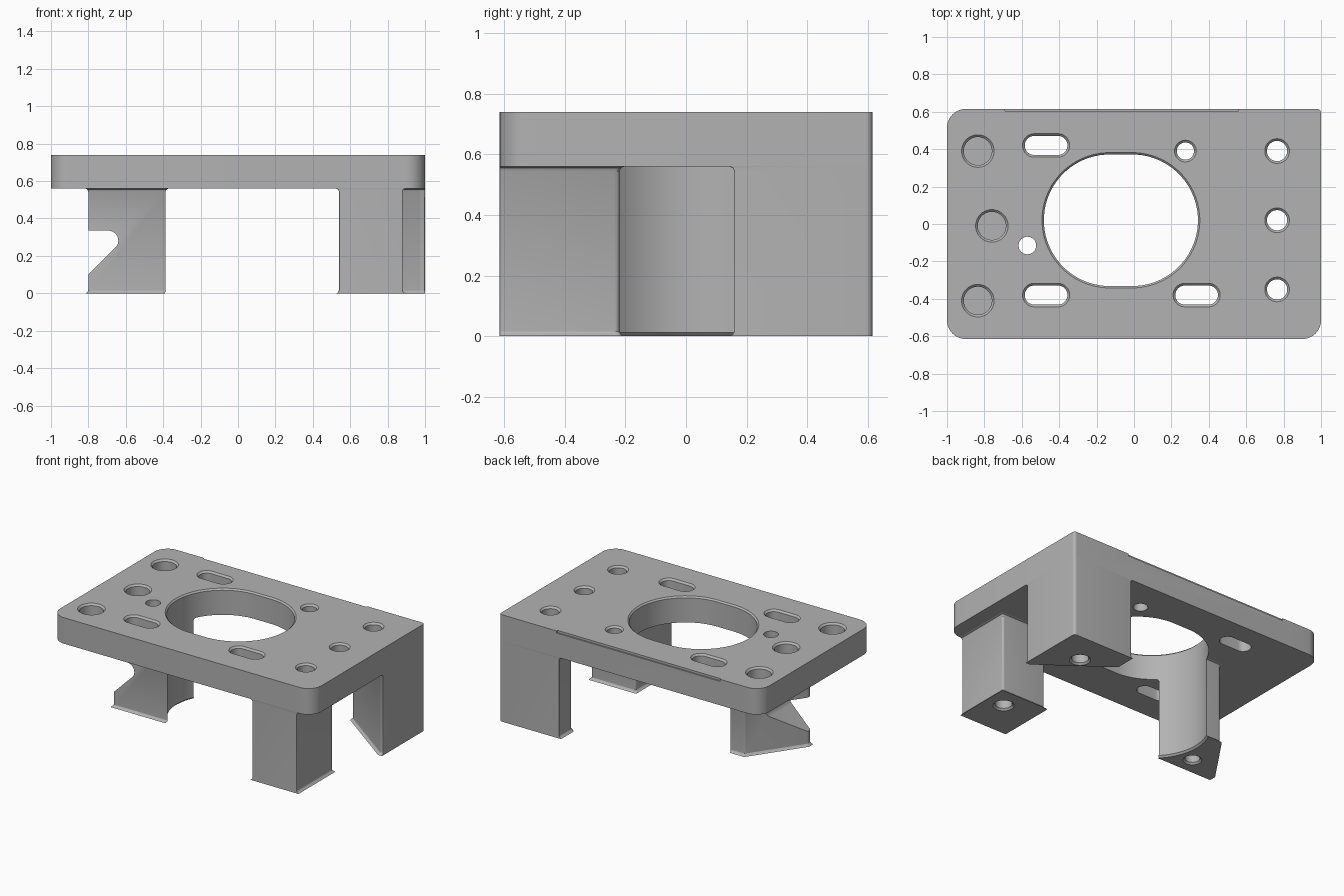
import bpy, bmesh, math
from mathutils import Vector

if "Cube" in bpy.data.objects:
    bpy.data.objects.remove(bpy.data.objects["Cube"], do_unlink=True)

TOP, UNDER, HALF_Y = 0.74, 0.56, 0.615

grey = bpy.data.materials.new("plain grey")
grey.use_nodes = True
colour = (0.45, 0.45, 0.45, 1)
grey.diffuse_color = colour
grey.node_tree.nodes["Principled BSDF"].inputs["Base Color"].default_value = colour


def rounded(points, radii, steps=6):
    """Outline of a polygon with an arc at each corner."""
    out, n = [], len(points)
    for i, r in enumerate(radii):
        p = Vector(points[i])
        a = (Vector(points[i - 1]) - p).normalized()
        b = (Vector(points[(i + 1) % n]) - p).normalized()
        half = a.angle(b) / 2
        centre = p + (a + b).normalized() * (r / math.sin(half))
        start = p + a * (r / math.tan(half)) - centre
        end = p + b * (r / math.tan(half)) - centre
        sweep = math.pi - 2 * half
        for k in range(steps + 1):
            t = k / steps
            out.append(centre + (start * math.sin((1 - t) * sweep)
                                 + end * math.sin(t * sweep)) / math.sin(sweep))
    return out


def offset(points, d):
    """Grow a counter-clockwise polygon, staying inside the plate's sides."""
    out, n = [], len(points)
    for i in range(n):
        p = Vector(points[i])
        u = (p - Vector(points[i - 1])).normalized()
        v = (Vector(points[(i + 1) % n]) - p).normalized()
        nu, nv = Vector((u.y, -u.x)), Vector((v.y, -v.x))
        q = p + (nu + nv) * (d / (1 + nu.dot(nv)))
        out.append((min(q.x, 1), max(-HALF_Y, min(HALF_Y, q.y))))
    return out


def capsule(x, y, straight, r, count=64):
    """Circle, or slot along x when straight is above zero."""
    angles = [(i + 0.5) * math.tau / count for i in range(count)]
    return [(x + r * math.cos(a) + math.copysign(straight, math.cos(a)),
             y + r * math.sin(a)) for a in angles]


def loft(name, levels, along_y=False):
    """Closed solid through a stack of (height, outline)."""
    bm = bmesh.new()
    rings = [[bm.verts.new((p[0], h, p[1]) if along_y else (p[0], p[1], h))
              for p in outline] for h, outline in levels]
    n = len(rings[0])
    for low, high in zip(rings, rings[1:]):
        for i in range(n):
            j = (i + 1) % n
            bm.faces.new((low[i], low[j], high[j], high[i]))
    bm.faces.new(rings[0][::-1])
    bm.faces.new(rings[-1])
    bmesh.ops.recalc_face_normals(bm, faces=bm.faces)
    mesh = bpy.data.meshes.new(name)
    bm.to_mesh(mesh)
    bm.free()
    mesh.materials.append(grey)
    obj = bpy.data.objects.new(name, mesh)
    bpy.context.collection.objects.link(obj)
    return obj


def hole_cutter(name, x, y, straight, r, rim=0.012, bottom=None):
    """Hole with a chamfered mouth; goes right through unless given a bottom."""
    def ring(extra):
        return capsule(x, y, straight, r + extra)
    levels = [(TOP - rim, ring(0)), (TOP + 0.012, ring(rim + 0.012 if rim else 0))]
    if bottom is None:
        levels = [(-0.012, ring(0.024)), (0.012, ring(0))] + levels
    else:
        levels = [(bottom, ring(0))] + levels
    cutter = loft(name, levels)
    cutter.hide_render = True
    return cutter


# Plate, with one nearly square corner above the back leg
corners = [(-1, -HALF_Y), (1, -HALF_Y), (1, HALF_Y), (-1, HALF_Y)]
outline = rounded(corners, [0.1, 0.1, 0.02, 0.1], 10)
plate = loft("plate", [(UNDER, outline), (TOP, outline)])

# Legs, flaring slightly at the foot and under the plate
FLARE = [(0, 0.014), (0.004, 0.007), (0.016, 0),
         (UNDER - 0.016, 0), (UNDER - 0.004, 0.006), (UNDER, 0.016)]


def leg(name, points, radii):
    return loft(name, [(z, rounded(offset(points, d), radii)) for z, d in FLARE])


front_leg = leg("front_leg", [(0.54, -HALF_Y), (0.88, -HALF_Y), (0.88, -0.22), (0.54, -0.22)],
                [0.004, 0.004, 0.015, 0.015])
back_leg = leg("back_leg", [(1, 0.16), (1, HALF_Y), (0.54, HALF_Y), (0.54, 0.48), (0.975, 0.16)],
               [0.004, 0.02, 0.004, 0.03, 0.006])
side_leg = leg("side_leg", [(-0.8, -0.22), (-0.36, -0.22), (-0.36, 0.16), (-0.56, 0.16), (-0.8, -0.19)],
               [0.008, 0.01, 0.01, 0.02, 0.008])

# Large opening and small holes
cutters = [hole_cutter("opening_cutter", -0.07, 0.02, 0.06, 0.352, 0.01),
           hole_cutter("pin_hole_cutter", -0.57, -0.115, 0, 0.047, 0),
           hole_cutter("small_hole_cutter", 0.275, 0.39, 0, 0.046)]
for y in (0.39, 0.02, -0.35):
    cutters.append(hole_cutter("bolt_hole_cutter", 0.765, y, 0, 0.054))
for x, y in ((-0.47, 0.42), (-0.47, -0.38), (0.335, -0.38)):
    cutters.append(hole_cutter("slot_cutter", x, y, 0.063, 0.051))
for x, y in ((-0.835, 0.39), (-0.76, -0.01), (-0.835, -0.41)):
    cutters.append(hole_cutter("pocket_cutter", x, y, 0, 0.075, bottom=0.64))

# Shallow step along the back edge
step = [(-0.69, 0.605), (0.56, 0.605), (0.56, 0.7), (-0.69, 0.7)]
cutters.append(loft("step_cutter", [(0.725, step), (0.8, step)]))

# Hooked notch in the side leg
notch = rounded([(-1, -0.1), (-0.565, 0.335), (-1, 0.335)], [0.01, 0.053, 0.01], 10)
notch_cutter = loft("notch_cutter", [(-0.4, notch), (0.4, notch)], along_y=True)


def carve(obj, tools):
    bpy.ops.object.select_all(action="DESELECT")
    bpy.context.view_layer.objects.active = obj
    obj.select_set(True)
    for tool in tools:
        mod = obj.modifiers.new("cut", "BOOLEAN")
        mod.operation, mod.solver, mod.object = "DIFFERENCE", "EXACT", tool
        bpy.ops.object.modifier_apply(modifier=mod.name)
    bpy.ops.object.shade_smooth_by_angle(angle=math.radians(30))


carve(plate, cutters)
carve(front_leg, cutters[3:6])
carve(back_leg, cutters[3:6])
carve(side_leg, cutters[:2] + [notch_cutter])

for cutter in cutters + [notch_cutter]:
    bpy.data.objects.remove(cutter, do_unlink=True)
